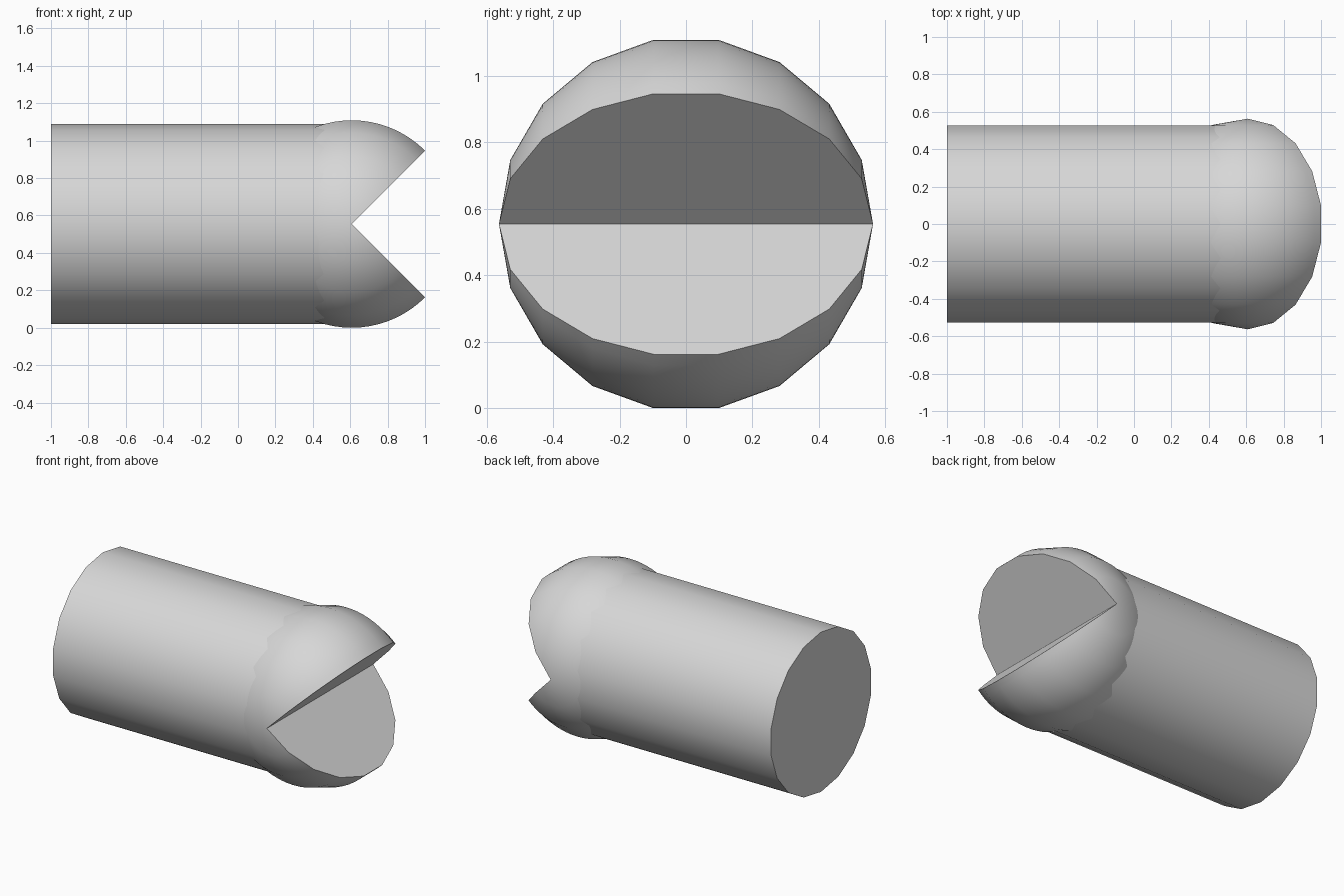
import bpy, bmesh
from math import sin, cos, pi, radians
from mathutils import Vector

cube = bpy.data.objects.get("Cube")
if cube:
    bpy.data.objects.remove(cube, do_unlink=True)

SIDES = 18
STEP = 2 * pi / SIDES
HEAD_R = 0.563
CENTRE = Vector((0.608, 0, HEAD_R * cos(STEP / 2)))
BODY_R = 0.535
BODY_START, BODY_END = -1.0, 0.59

grey = bpy.data.materials.new("light grey")
grey.use_nodes = True
colour = (0.68, 0.68, 0.68, 1)
grey.diffuse_color = colour
grey.node_tree.nodes["Principled BSDF"].inputs["Base Color"].default_value = colour


def finish(bm, name):
    bmesh.ops.recalc_face_normals(bm, faces=bm.faces)
    mesh = bpy.data.meshes.new(name)
    bm.to_mesh(mesh)
    bm.free()
    mesh.materials.append(grey)
    obj = bpy.data.objects.new(name, mesh)
    bpy.context.collection.objects.link(obj)
    bpy.ops.object.select_all(action="DESELECT")
    obj.select_set(True)
    bpy.context.view_layer.objects.active = obj
    bpy.ops.object.shade_smooth_by_angle(angle=radians(32))
    return obj


# Round head: half-circle profile swept three quarters of a turn, leaving the mouth open
bm = bmesh.new()
lower_lip = Vector((cos(pi / 4), 0, -sin(pi / 4)))
profile = []
for i in range(SIDES // 2 + 1):
    a = i * STEP
    profile.append(bm.verts.new(
        CENTRE + lower_lip * HEAD_R * sin(a) + Vector((0, -HEAD_R * cos(a), 0))))
edges = [bm.edges.new(pair) for pair in zip(profile, profile[1:])]
swept = bmesh.ops.spin(bm, geom=profile + edges, cent=CENTRE, axis=(0, 1, 0),
                       angle=radians(270), steps=54)
upper = [v for v in swept["geom_last"] if isinstance(v, bmesh.types.BMVert)]
upper.sort(key=lambda v: v.co.y)
bm.faces.new(profile)
bm.faces.new(upper)
bmesh.ops.remove_doubles(bm, verts=bm.verts, dist=0.0001)
finish(bm, "head")

# Straight body: closed prism along x, with a corner at the top and bottom
bm = bmesh.new()
ring = [bm.verts.new((BODY_START, BODY_R * sin(i * STEP), CENTRE.z + BODY_R * cos(i * STEP)))
        for i in range(SIDES)]
cap = bm.faces.new(ring)
out = bmesh.ops.extrude_face_region(bm, geom=[cap], use_keep_orig=True)
moved = [v for v in out["geom"] if isinstance(v, bmesh.types.BMVert)]
bmesh.ops.translate(bm, verts=moved, vec=(BODY_END - BODY_START, 0, 0))
finish(bm, "body")
